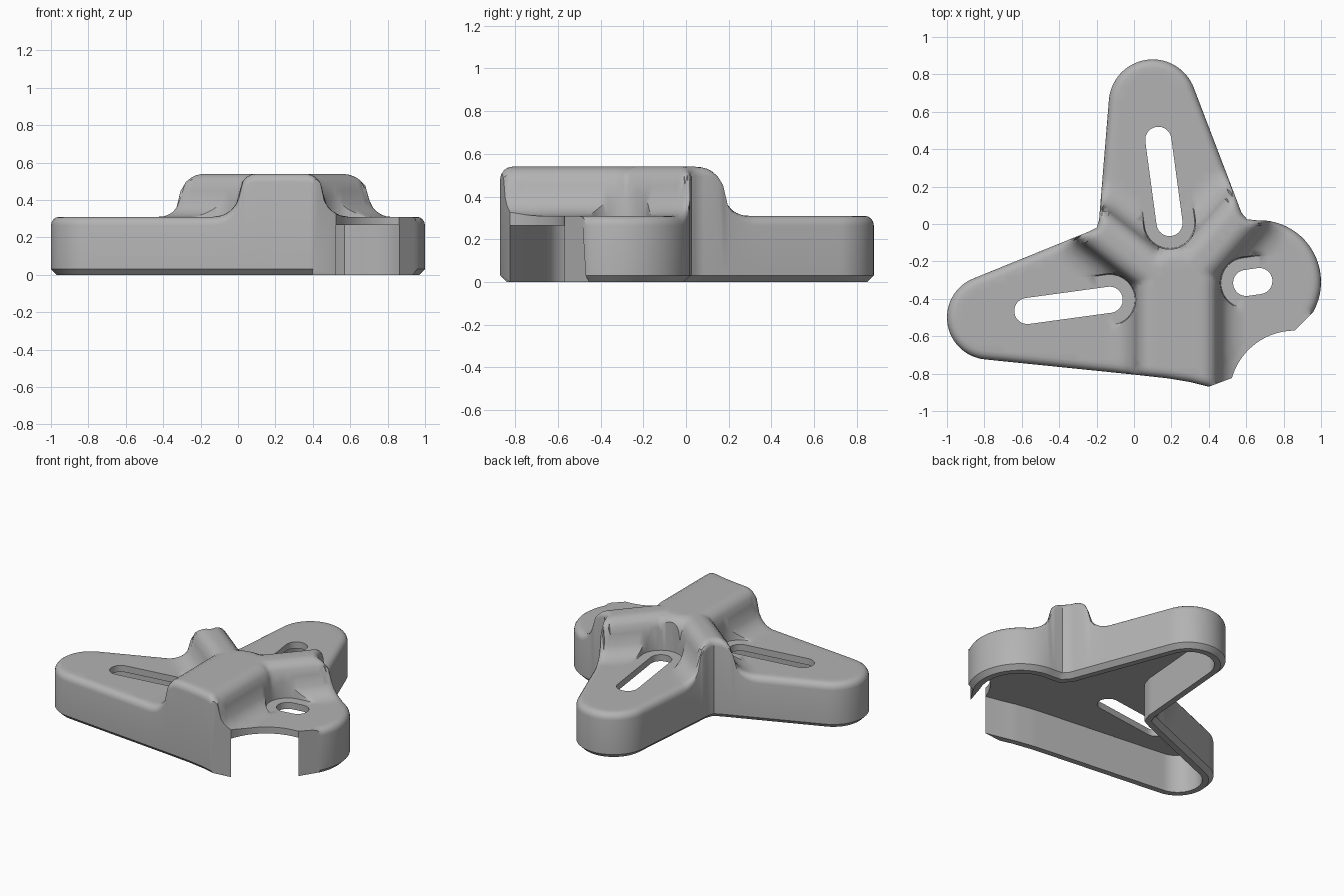
import bpy, bmesh, math
from mathutils import Vector
from mathutils.geometry import delaunay_2d_cdt
from mathutils.kdtree import KDTree

if "Cube" in bpy.data.objects:
    bpy.data.objects.remove(bpy.data.objects["Cube"], do_unlink=True)

FLAT, TOP, CEILING = 0.31, 0.54, 0.265
ROUND, FILLET, EDGE, CHAMFER, WALL = 0.09, 0.14, 0.045, 0.03, 0.07
SLOT_R, BORE_R, STEP = 0.07, 0.137, 0.025


def arc(cx, cy, r, a0, a1, n):
    """Points along a circular arc, angles in degrees."""
    angles = [math.radians(a0 + (a1 - a0) * i / n) for i in range(n + 1)]
    return [Vector((cx + r * math.cos(a), cy + r * math.sin(a))) for a in angles]


def subdivide(chain):
    """Split long segments of an open chain."""
    out = [chain[0]]
    for a, b in zip(chain, chain[1:]):
        n = max(1, math.ceil((b - a).length / STEP))
        out += [a.lerp(b, i / n) for i in range(1, n + 1)]
    return out


def capsule(a, b, r, n=16):
    """Closed slot-shaped loop around the segment a-b."""
    ang = math.degrees(math.atan2(b[1] - a[1], b[0] - a[0]))
    loop = arc(*b, r, ang - 90, ang + 90, n) + arc(*a, r, ang + 90, ang + 270, n)
    return subdivide(loop + loop[:1])[:-1]


def seg_dist(p, a, b):
    a, b = Vector(a), Vector(b)
    ab = b - a
    t = max(0, min(1, (p - a).dot(ab) / ab.length_squared))
    return (p - a - ab * t).length


def distance_to(chain):
    """Distance function to a finely divided open chain."""
    tree = KDTree(len(chain))
    for i, p in enumerate(chain):
        tree.insert((p.x, p.y, 0), i)
    tree.balance()

    def dist(p):
        i = tree.find((p.x, p.y, 0))[1]
        near = chain[max(0, i - 1):i + 2]
        return min(seg_dist(p, a, b) for a, b in zip(near, near[1:]))
    return dist


def inset(loop, d):
    """Mitred inward offset of a counter-clockwise loop."""
    out = []
    for i, p in enumerate(loop):
        e0 = (p - loop[i - 1]).normalized()
        e1 = (loop[(i + 1) % len(loop)] - p).normalized()
        n0, n1 = Vector((-e0.y, e0.x)), Vector((-e1.y, e1.x))
        out.append(p + (n0 + n1) * d / max(0.4, 1 + n0.dot(n1)))
    return out


def inside(p, loop):
    hit = False
    for i, b in enumerate(loop):
        a = loop[i - 1]
        if (a.y > p.y) != (b.y > p.y) and p.x < a.x + (b.x - a.x) * (p.y - a.y) / (b.y - a.y):
            hit = not hit
    return hit


# Plan outline: three rounded lobes, then the concave cut-out at the front
walls = arc(0.67, -0.31, 0.33, -29, 92, 30)
walls += [Vector(p) for p in ((0.605, 0.025), (0.575, 0.06))]
walls += arc(0.1, 0.645, 0.235, 20, 174, 30)
walls += [Vector(p) for p in ((-0.187, 0.02), (-0.2, -0.02), (-0.24, -0.04))]
walls += arc(-0.775, -0.5, 0.225, 111, 264, 30)
walls += [Vector(p) for p in ((0.0, -0.805), (0.18, -0.825), (0.3, -0.845), (0.4, -0.87))]
walls = subdivide(walls)
mouth = arc(0.86, -0.92, 0.35, 164, 90, 24)
left_end = subdivide([walls[-1], mouth[0]])
right_end = subdivide([mouth[-1], walls[0]])
outline = walls + left_end[1:-1] + mouth + right_end[1:-1]
wall_dist = distance_to(walls)
outline_dist = distance_to(outline + outline[:1])

# Raised ridges (start, end, half width) and mounting slots (start, end)
ridges = [((0.23, -1.1), (0.23, -0.33), 0.22),
          ((0.2, -0.333), (-0.35, 0.097), 0.11),
          ((0.23, -0.34), (0.69, 0.185), 0.12)]
slots = [((0.19, 0.005), (0.13, 0.45)),
         ((-0.13, -0.405), (-0.57, -0.465)),
         ((0.6, -0.315), (0.67, -0.305))]
slot_loops = [capsule(a, b, SLOT_R) for a, b in slots]


def ridge_dist(p):
    return min(seg_dist(p, a, b) - w for a, b, w in ridges)


def slot_dist(p):
    return min(seg_dist(p, a, b) for a, b in slots)


def height(p):
    """Height of the upper surface."""
    d = ridge_dist(p)
    if d <= -ROUND:
        z = TOP
    elif d <= 0:
        z = TOP - ROUND + math.sqrt(max(0, ROUND ** 2 - (d + ROUND) ** 2))
    elif d < FILLET:
        z = FLAT + FILLET - math.sqrt(max(0, FILLET ** 2 - (FILLET - d) ** 2))
    else:
        z = FLAT
    # Seats for the fastener heads
    if slot_dist(p) < BORE_R:
        z = min(z, FLAT)
    # Rounded upper rim
    e = wall_dist(p)
    if e < EDGE:
        e = 0 if e < 1e-5 else e
        z -= EDGE - math.sqrt(max(0, EDGE ** 2 - (EDGE - e) ** 2))
    return z


def at(z):
    return lambda p: z


bm = bmesh.new()


def sheet(outer, inner_loops, points, z):
    """Triangulated surface inside outer, with the slots left open."""
    points, edges = list(points), []
    for loop in [outer] + inner_loops + slot_loops:
        k, n = len(points), len(loop)
        points += loop
        edges += [(k + i, k + (i + 1) % n) for i in range(n)]
    cdt = delaunay_2d_cdt(points, edges, [], 0, 1e-5)
    verts = [bm.verts.new((p.x, p.y, z(p))) for p in cdt[0]]
    for tri in cdt[2]:
        mid = (cdt[0][tri[0]] + cdt[0][tri[1]] + cdt[0][tri[2]]) / 3
        if inside(mid, outer) and not any(inside(mid, s) for s in slot_loops):
            bm.faces.new([verts[i] for i in tri])


def band(loop_a, z_a, loop_b, z_b):
    """Strip of quads between two chains of equal length."""
    rows = [[bm.verts.new((p.x, p.y, z(p))) for p in loop]
            for loop, z in ((loop_a, z_a), (loop_b, z_b))]
    for i in range(len(loop_a) - 1):
        bm.faces.new((rows[0][i], rows[0][i + 1], rows[1][i + 1], rows[1][i]))


# Guide points follow the ridge contours and seats, a coarse grid fills the rest
guides = []
for a, b, w in ridges:
    for d in (-ROUND, -0.065, -0.035, -0.012, 0, 0.02, 0.05, 0.09, FILLET):
        if w + d > 0.005:
            guides += [p for p in capsule(a, b, w + d, 20)
                       if abs(ridge_dist(p) - d) < 1e-3 and slot_dist(p) > BORE_R + 0.012]
for a, b in slots:
    for d in (-0.002, 0.003):
        guides += capsule(a, b, BORE_R + d, 28)
for i in range(-25, 26):
    for j in range(-22, 23):
        p = Vector((i * 0.04, j * 0.04))
        if abs(slot_dist(p) - BORE_R) > 0.012 and not -ROUND < ridge_dist(p) < FILLET:
            guides.append(p)
guides = [p for p in guides if inside(p, outline)
          and outline_dist(p) > EDGE * 1.2 and slot_dist(p) > SLOT_R + 0.012]

# Shaped top and its rounded rim
rims = [inset(outline, EDGE * k) for k in (0.08, 0.3, 0.6, 1.0)]
sheet(outline, rims, guides, height)

# Side walls: outside, chamfered foot, underside of the rim, inside
foot = inset(outline, CHAMFER)[:len(walls)]
inner = inset(outline, WALL)[:len(walls)]
inner[0], inner[-1] = mouth[-1], mouth[0]
band(walls, height, walls, at(CHAMFER))
band(walls, at(CHAMFER), foot, at(0))
band(foot, at(0), inner, at(0))
band(inner, at(0), inner, at(CEILING))

# Flat ceiling of the hollow, lip over the cut-out and slot sides
sheet(inner + mouth[1:-1], [], [], at(CEILING))
band(mouth, height, mouth, at(CEILING))
for loop in slot_loops:
    closed = loop + loop[:1]
    band(closed, height, closed, at(CEILING))

# End faces of the side walls beside the cut-out
for end, w, f in ((left_end, walls[-1], foot[-1]), (right_end[::-1], walls[0], foot[0])):
    m = end[-1]
    ring = [(p.x, p.y, height(p)) for p in end]
    ring += [(m.x, m.y, CEILING), (m.x, m.y, 0), (f.x, f.y, 0), (w.x, w.y, CHAMFER)]
    bm.faces.new([bm.verts.new(c) for c in ring])

bmesh.ops.remove_doubles(bm, verts=bm.verts[:], dist=5e-4)
bmesh.ops.delete(bm, geom=[v for v in bm.verts if not v.link_faces], context="VERTS")
bmesh.ops.recalc_face_normals(bm, faces=bm.faces[:])
mesh = bpy.data.meshes.new("bracket_cover")
bm.to_mesh(mesh)
bm.free()
body = bpy.data.objects.new("bracket_cover", mesh)
bpy.context.scene.collection.objects.link(body)

# Single grey finish
grey = bpy.data.materials.new("plain_grey")
grey.use_nodes = True
colour = (0.45, 0.45, 0.45, 1)
grey.diffuse_color = colour
grey.node_tree.nodes["Principled BSDF"].inputs["Base Color"].default_value = colour
mesh.materials.append(grey)

bpy.ops.object.select_all(action="DESELECT")
bpy.context.view_layer.objects.active = body
body.select_set(True)
bpy.ops.object.shade_smooth_by_angle(angle=math.radians(35))
